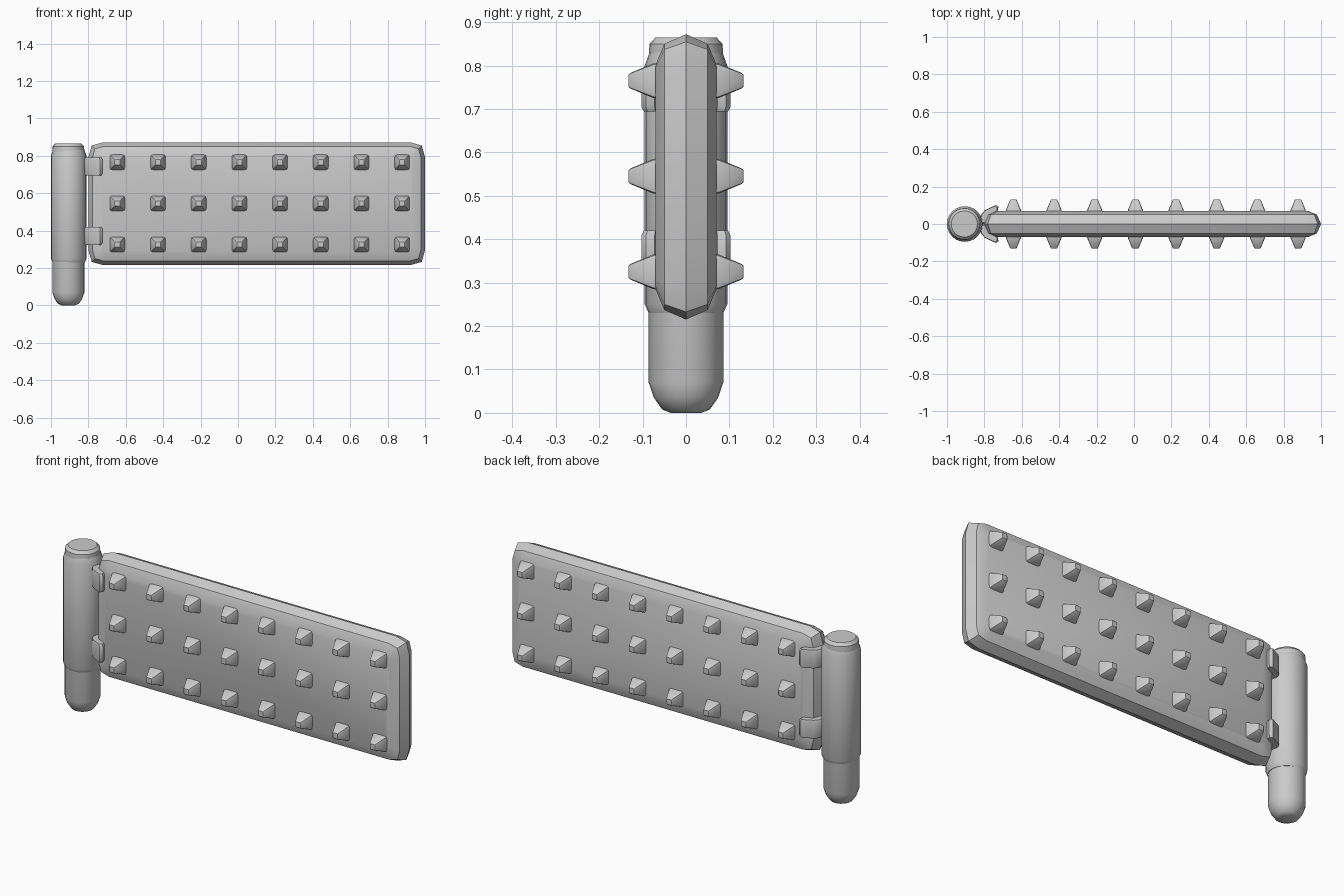
import bpy, bmesh, math

if "Cube" in bpy.data.objects:
    bpy.data.objects.remove(bpy.data.objects["Cube"])

grey = bpy.data.materials.new("plain grey")
grey.diffuse_color = (0.6, 0.6, 0.6, 1)
grey.use_nodes = True
grey.node_tree.nodes["Principled BSDF"].inputs["Base Color"].default_value = grey.diffuse_color


def finish(name, bm, angle=35):
    bmesh.ops.recalc_face_normals(bm, faces=bm.faces)
    me = bpy.data.meshes.new(name)
    bm.to_mesh(me)
    bm.free()
    ob = bpy.data.objects.new(name, me)
    bpy.context.collection.objects.link(ob)
    me.materials.append(grey)
    bpy.ops.object.select_all(action='DESELECT')
    ob.select_set(True)
    bpy.context.view_layer.objects.active = ob
    bpy.ops.object.shade_smooth_by_angle(angle=math.radians(angle))
    return ob


def loft(bm, rings):
    """Join rings of points with quads and cap both ends."""
    vs = [[bm.verts.new(p) for p in r] for r in rings]
    n = len(vs[0])
    for a, b in zip(vs, vs[1:]):
        for i in range(n):
            j = (i + 1) % n
            bm.faces.new((a[i], a[j], b[j], b[i]))
    bm.faces.new(vs[0])
    bm.faces.new(vs[-1])


def lathe(name, x, profile, sides=24):
    bm = bmesh.new()
    loft(bm, [[(x + r * math.cos(2 * math.pi * i / sides),
                r * math.sin(2 * math.pi * i / sides), z)
               for i in range(sides)] for r, z in profile])
    return finish(name, bm)


def rounded_rect(x0, x1, z0, z1, c, y):
    """Rectangle in the xz plane with two-segment corners of size c."""
    k = c * 0.22
    pts = []
    for cx, cz, sx, sz in ((x0, z0, 1, 1), (x1, z0, -1, 1), (x1, z1, -1, -1), (x0, z1, 1, -1)):
        corner = [(cx, cz + sz * c), (cx + sx * k, cz + sz * k), (cx + sx * c, cz)]
        if sx != sz:
            corner.reverse()
        pts += [(px, y, pz) for px, pz in corner]
    return pts


# Post: rounded foot and rim, with a thicker sleeve around the upper part
lathe("post", -0.907, [(0.035, 0), (0.055, 0.008), (0.074, 0.035), (0.086, 0.07),
                       (0.086, 0.82), (0.084, 0.85), (0.07, 0.865)])
lathe("post_sleeve", -0.905, [(0.086, 0.23), (0.095, 0.25), (0.095, 0.80), (0.084, 0.83)])

# Board: rounded slab with a ridge round its rim
bm = bmesh.new()
rings = []
for y, inset, c in ((-0.07, 0.07, 0.03), (-0.05, 0.022, 0.06), (0, 0, 0.08),
                    (0.05, 0.022, 0.06), (0.07, 0.07, 0.03)):
    rings.append(rounded_rect(-0.80 + inset, 1.0 - inset, 0.215 + inset,
                              0.872 - inset, c, y))
loft(bm, rings)
finish("board", bm, 40)

# Studs: three rows of blunt pyramids on both faces
bm = bmesh.new()
for side in (-1, 1):
    for col in range(8):
        for row in range(3):
            x, z = -0.645 + 0.2175 * col, 0.325 + 0.22 * row
            loft(bm, [rounded_rect(x - h, x + h, z - h, z + h, h * 0.35, side * y)
                      for y, h in ((0.06, 0.041), (0.075, 0.040), (0.128, 0.018), (0.132, 0.014))])
finish("studs", bm, 30)

# Hinge clips: slanted arms reaching from the post over the board's end
arm = [(-0.83, 0.0), (-0.818, 0.05), (-0.80, 0.072), (-0.738, 0.102),
       (-0.725, 0.092), (-0.728, 0.072), (-0.77, 0.05), (-0.79, 0.0)]
cx, cy = -0.777, 0.06
for label, z in (("lower", 0.372), ("upper", 0.742)):
    bm = bmesh.new()
    for side in (-1, 1):
        loft(bm, [[(cx + (x - cx) * s, side * (cy + (y - cy) * s), z + dz) for x, y in arm]
                  for dz, s in ((-0.048, 0.88), (-0.038, 1), (0.038, 1), (0.048, 0.88))])
    finish(label + "_hinge_clip", bm, 40)
